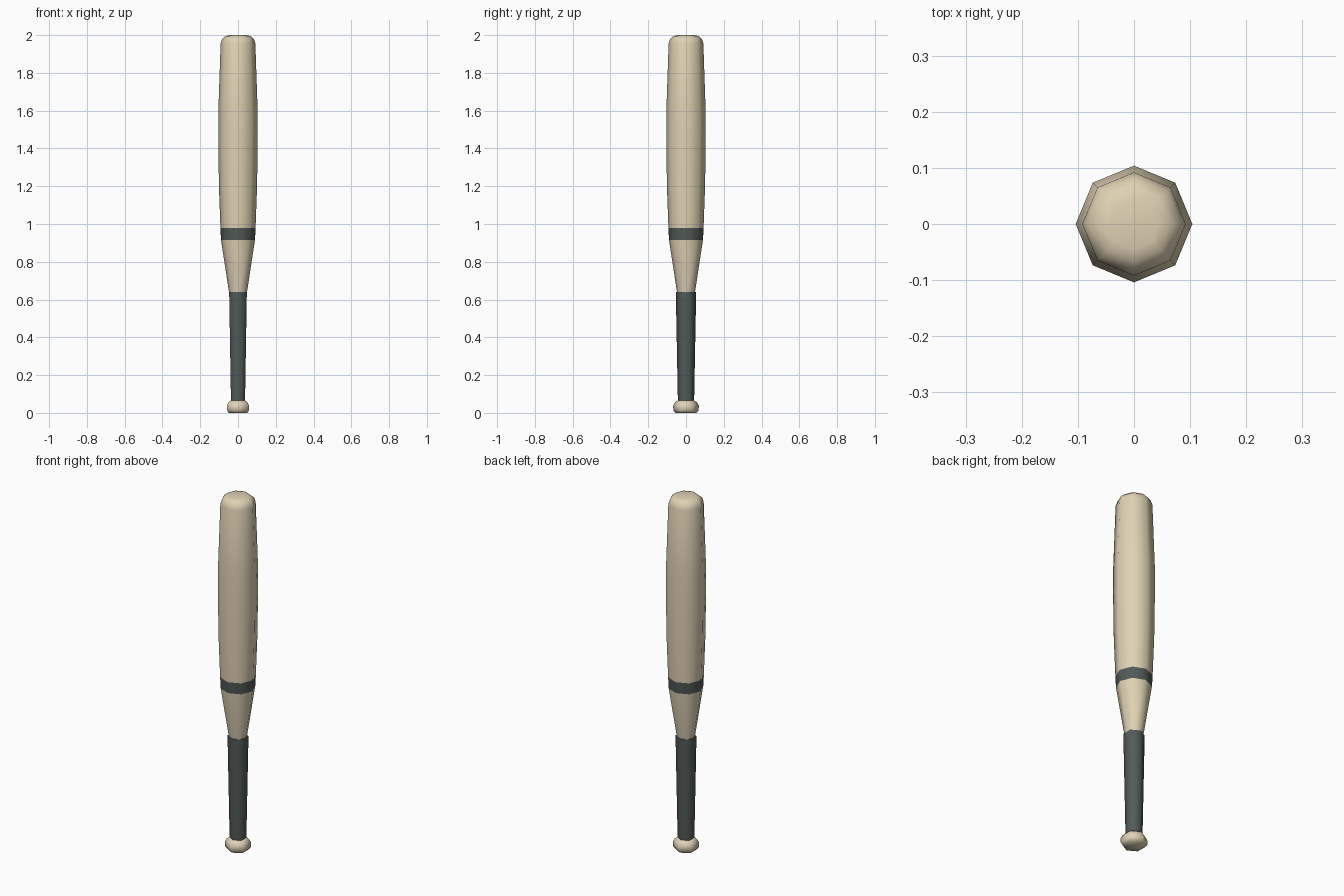
import bpy, bmesh, math

if "Cube" in bpy.data.objects:
    bpy.data.objects.remove(bpy.data.objects["Cube"])


def srgb(r, g, b):
    f = lambda c: c / 12.92 if c <= 0.04045 else ((c + 0.055) / 1.055) ** 2.4
    return (f(r / 255), f(g / 255), f(b / 255), 1)


def material(name, col):
    m = bpy.data.materials.new(name)
    m.diffuse_color = col
    m.use_nodes = True
    m.node_tree.nodes["Principled BSDF"].inputs["Base Color"].default_value = m.diffuse_color
    return m


wood = material("pale_wood", srgb(224, 210, 180))
dark = material("dark_grey_wrap", srgb(82, 90, 87))


def turned(name, profile, sides, mats, smooth_deg, band=None):
    """Lathe a (radius, z) profile with a vertex on the y axis."""
    bm = bmesh.new()
    rings = []
    for r, z in profile:
        rings.append([bm.verts.new((r * math.cos(a), r * math.sin(a), z))
                      for a in (math.pi / 2 + 2 * math.pi * i / sides for i in range(sides))])
    for lo, hi in zip(rings, rings[1:]):
        for i in range(sides):
            j = (i + 1) % sides
            bm.faces.new((lo[i], lo[j], hi[j], hi[i]))
    bm.faces.new(rings[0][::-1])
    bm.faces.new(rings[-1])
    # painted ring by height
    if band:
        for f in bm.faces:
            if band[0] < f.calc_center_median().z < band[1]:
                f.material_index = 1
    me = bpy.data.meshes.new(name)
    bm.to_mesh(me)
    bm.free()
    for m in mats:
        me.materials.append(m)
    ob = bpy.data.objects.new(name, me)
    bpy.context.collection.objects.link(ob)
    bpy.ops.object.select_all(action='DESELECT')
    ob.select_set(True)
    bpy.context.view_layer.objects.active = ob
    bpy.ops.object.shade_smooth_by_angle(angle=math.radians(smooth_deg))
    return ob


# eight-sided barrel and taper with painted ring
turned("barrel", [(0.047, 0.635), (0.090, 0.915), (0.093, 0.978), (0.101, 1.2),
                  (0.104, 1.42), (0.104, 1.6), (0.092, 1.955), (0.084, 1.98),
                  (0.066, 1.995), (0.045, 2.0)],
       8, [wood, dark], 60, band=(0.92, 0.97))

# six-sided wrapped grip
turned("grip", [(0.043, 0.06), (0.054, 0.64)], 6, [dark], 65)

# six-sided end knob
turned("knob", [(0.056, 0.0), (0.067, 0.014), (0.068, 0.038), (0.058, 0.056),
                (0.043, 0.066)], 6, [wood], 65)
